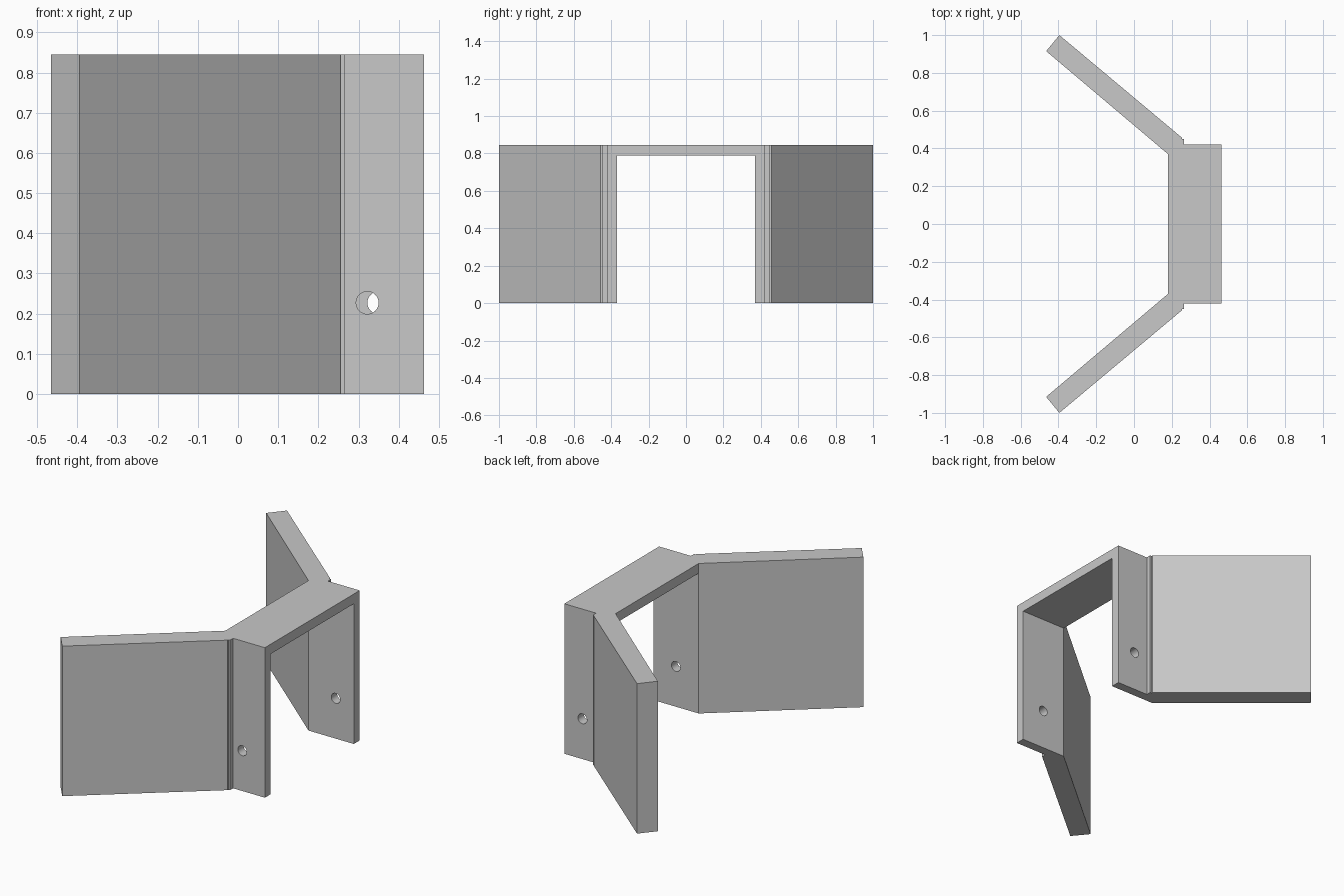
import bpy
import bmesh
from mathutils import Matrix

HEIGHT = 0.845
INNER_Y = 0.37

default = bpy.data.objects.get("Cube")
if default:
    bpy.data.objects.remove(default, do_unlink=True)

grey = bpy.data.materials.new("plain grey")
grey.use_nodes = True
grey.diffuse_color = (0.58, 0.58, 0.58, 1)
grey.node_tree.nodes["Principled BSDF"].inputs["Base Color"].default_value = grey.diffuse_color


def add_object(name, bm):
    bmesh.ops.recalc_face_normals(bm, faces=bm.faces)
    mesh = bpy.data.meshes.new(name)
    bm.to_mesh(mesh)
    bm.free()
    mesh.materials.append(grey)
    obj = bpy.data.objects.new(name, mesh)
    bpy.context.collection.objects.link(obj)
    return obj


def cut(target, cutter):
    mod = target.modifiers.new(cutter.name, 'BOOLEAN')
    mod.operation = 'DIFFERENCE'
    mod.solver = 'EXACT'
    mod.object = cutter
    cutter.hide_render = True
    cutter.hide_set(True)
    cutter.display_type = 'WIRE'


# Plan outline of one half: wing, small step at its root, straight side wall
half = [(0.18, INNER_Y), (-0.465, 0.915), (-0.395, 1.0), (0.255, 0.456),
        (0.255, 0.45), (0.265, 0.45), (0.265, 0.422), (0.463, 0.422)]
outline = half + [(x, -y) for x, y in reversed(half)]

# Bracket body, extruded to full height
bm = bmesh.new()
base = bm.faces.new([bm.verts.new((x, y, 0)) for x, y in outline])
top = bmesh.ops.extrude_face_region(bm, geom=[base])
moved = [v for v in top["geom"] if isinstance(v, bmesh.types.BMVert)]
bmesh.ops.translate(bm, verts=moved, vec=(0, 0, HEIGHT))
bracket = add_object("winged_bracket", bm)

# Opening below the top bridge
bm = bmesh.new()
bmesh.ops.create_cube(bm, size=1, matrix=Matrix.Translation((0.32, 0, 0.29))
                      @ Matrix.Diagonal((0.6, 2 * INNER_Y, 1.0, 1)))
cut(bracket, add_object("opening_cutter", bm))

# One screw hole through each side wall
for name, x, y in (("front_hole_cutter", 0.322, -0.4), ("back_hole_cutter", 0.35, 0.4)):
    bm = bmesh.new()
    bmesh.ops.create_cone(bm, cap_ends=True, segments=32, radius1=0.028,
                          radius2=0.028, depth=0.2,
                          matrix=Matrix.Translation((x, y, 0.227))
                          @ Matrix.Rotation(1.5707963, 4, 'X'))
    cut(bracket, add_object(name, bm))

# Smooth hole walls, keep the plate edges sharp
bpy.ops.object.select_all(action='DESELECT')
bracket.select_set(True)
bpy.context.view_layer.objects.active = bracket
for mod in list(bracket.modifiers):
    bpy.ops.object.modifier_apply(modifier=mod.name)
bpy.ops.object.shade_smooth_by_angle(angle=0.5)
for obj in [o for o in bpy.data.objects if o.name.endswith("_cutter")]:
    bpy.data.objects.remove(obj, do_unlink=True)
